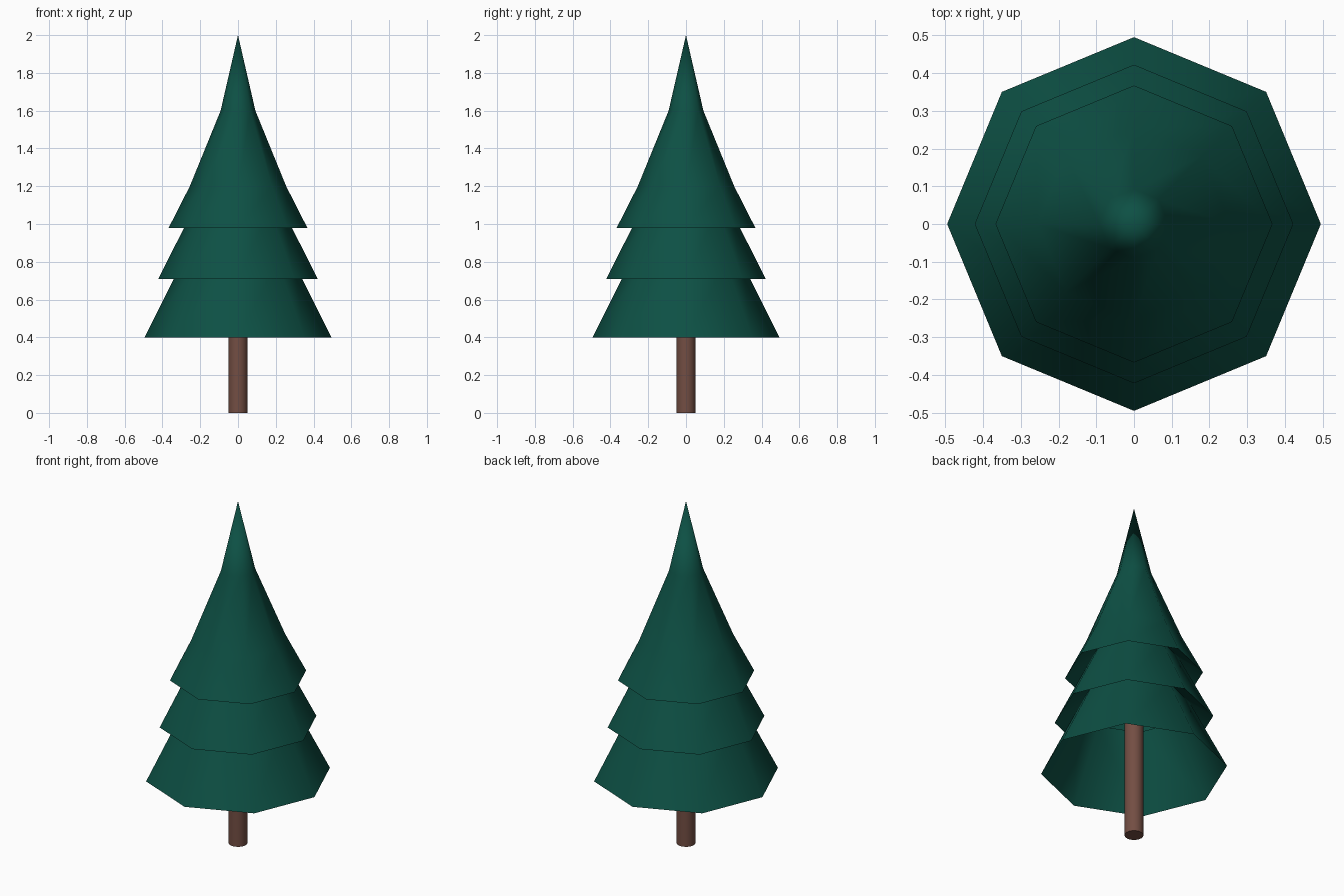
import bpy, bmesh, math

if "Cube" in bpy.data.objects:
    bpy.data.objects.remove(bpy.data.objects["Cube"])


def material(name, rgb):
    m = bpy.data.materials.new(name)
    m.diffuse_color = (*rgb, 1)
    m.use_nodes = True
    m.node_tree.nodes["Principled BSDF"].inputs["Base Color"].default_value = m.diffuse_color
    return m


def lathe(name, profile, sides, mat, angle):
    """Revolve (radius, height) points around z; radius 0 makes a single pole."""
    bm = bmesh.new()
    rings = []
    for r, z in profile:
        count = sides if r > 0 else 1
        rings.append([bm.verts.new((r * math.cos(2 * math.pi * i / sides),
                                    r * math.sin(2 * math.pi * i / sides), z))
                      for i in range(count)])
    for low, high in zip(rings, rings[1:]):
        for i in range(sides):
            j = (i + 1) % sides
            if len(high) == 1:
                bm.faces.new((low[i], low[j], high[0]))
            elif len(low) == 1:
                bm.faces.new((low[0], high[j], high[i]))
            else:
                bm.faces.new((low[i], low[j], high[j], high[i]))
    mesh = bpy.data.meshes.new(name)
    bm.to_mesh(mesh)
    bm.free()
    mesh.materials.append(mat)
    ob = bpy.data.objects.new(name, mesh)
    bpy.context.collection.objects.link(ob)
    bpy.ops.object.select_all(action='DESELECT')
    ob.select_set(True)
    bpy.context.view_layer.objects.active = ob
    bpy.ops.object.shade_smooth_by_angle(angle=math.radians(angle))
    return ob


green = material("dark pine green", (0.004, 0.080, 0.058))
brown = material("bark brown", (0.171, 0.076, 0.056))

# Foliage: three overlapping skirts, open underneath, with a slender tip
lathe("foliage", [(0.495, 0.40), (0.295, 0.80),
                  (0.422, 0.71), (0.235, 1.08),
                  (0.367, 0.98), (0.255, 1.20), (0.092, 1.60), (0, 2.0)],
      8, green, 60)

# Trunk: capped post running up inside the foliage
lathe("trunk", [(0, 0), (0.05, 0), (0.05, 1.0), (0, 1.0)], 24, brown, 40)
